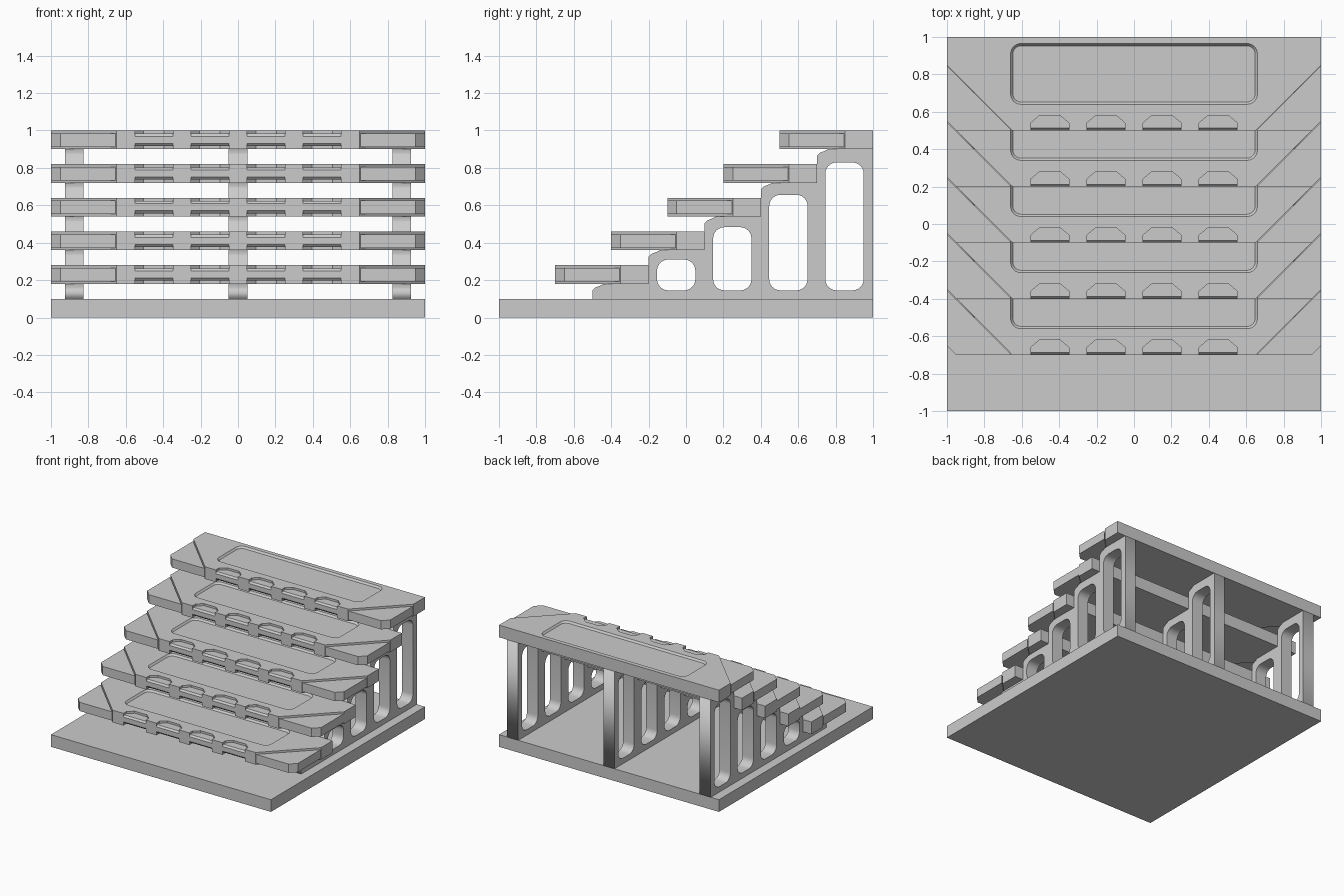
import bpy, bmesh
from math import cos, sin, pi

if "Cube" in bpy.data.objects:
    bpy.data.objects.remove(bpy.data.objects["Cube"])


def rounded(x0, x1, y0, y1, r, n=6):
    pts = []
    for k, (cx, cy) in enumerate([(x1 - r, y1 - r), (x0 + r, y1 - r),
                                  (x0 + r, y0 + r), (x1 - r, y0 + r)]):
        for i in range(n + 1):
            a = (k + i / n) * pi / 2
            pts.append((cx + r * cos(a), cy + r * sin(a)))
    return pts


def loft(bm, low, high, z0, z1):
    """Closed solid between two outlines of equal length."""
    a = [bm.verts.new((x, y, z0)) for x, y in low]
    b = [bm.verts.new((x, y, z1)) for x, y in high]
    n = len(a)
    bm.faces.new(a)
    bm.faces.new(b)
    for i in range(n):
        j = (i + 1) % n
        bm.faces.new((a[i], a[j], b[j], b[i]))


def finish(bm, name):
    bmesh.ops.recalc_face_normals(bm, faces=bm.faces[:])
    me = bpy.data.meshes.new(name)
    bm.to_mesh(me)
    bm.free()
    ob = bpy.data.objects.new(name, me)
    bpy.context.collection.objects.link(ob)
    return ob


def evaluated_mesh(ob):
    dg = bpy.context.evaluated_depsgraph_get()
    return bpy.data.meshes.new_from_object(ob.evaluated_get(dg))


# Base slab
bm = bmesh.new()
sq = [(-1, -1), (1, -1), (1, 1), (-1, 1)]
loft(bm, sq, sq, 0, 0.1)
finish(bm, "base_slab")

# Tread body with cut corners
bm = bmesh.new()
plan = [(-.65, 0), (.65, 0), (1, .35), (1, .5), (-1, .5), (-1, .35)]
loft(bm, plan, plan, 0, 0.1)
body = finish(bm, "tread_body")

# Cutters: top panel recess plus grip notches above and below the front edge
bm = bmesh.new()
g = 0.012
loft(bm, rounded(-.66 + g, .66 - g, .14 + g, .465 - g, .045),
     rounded(-.66, .66, .14, .465, .055), 0.085, 0.1001)
for cx in (-.45, -.15, .15, .45):
    notch = [(cx - .102, -.02), (cx + .102, -.02), (cx + .102, .04),
             (cx + .055, .08), (cx - .055, .08), (cx - .102, .04)]
    lip0 = [(cx - .102, -.03), (cx + .102, -.03), (cx + .102, -.001), (cx - .102, -.001)]
    lip1 = lip0[:2] + [(cx + .102, .015), (cx - .102, .015)]
    for s in (1, -1):
        loft(bm, notch, notch, .05 + s * .033, .05 + s * .07)
        loft(bm, lip0, lip1, .05 + s * .018, .05 + s * .036)
cutter = finish(bm, "tread_cutter")
cutter.hide_render = True
mod = body.modifiers.new("recesses", 'BOOLEAN')
mod.operation = 'DIFFERENCE'
mod.solver = 'EXACT'
mod.use_self = True
mod.object = cutter
tread_mesh = evaluated_mesh(body)
bpy.data.objects.remove(body)
bpy.data.objects.remove(cutter)

# Thinner corner blocks filling the cut corners
bm = bmesh.new()
for s in (1, -1):
    corner = [(s * .655, 0), (s * .95, 0), (s * 1, .05), (s * 1, .345)]
    loft(bm, corner, corner, .013, .085)
corners = finish(bm, "tread_corners")
corner_mesh = corners.data
bpy.data.objects.remove(corners)

# Five treads
for i in range(5):
    for name, me in (("tread", tread_mesh), ("tread_corners", corner_mesh)):
        ob = bpy.data.objects.new(f"{name}_{i + 1}", me)
        ob.location = (0, -.7 + .3 * i, .18 + .18 * i)
        bpy.context.collection.objects.link(ob)

# Stepped stringer profile (y, z) with rounded windows
outline = [(1, .1)]
outline.append((-.5, .1))
for i in range(5):
    y, z = -.5 + .3 * i, .18 + .18 * i
    outline += [(y, z - .035), (y + .015, z - .02), (y + .045, z - .008), (y + .06, z)]
    outline.append((min(y + .3, 1), z))
windows = [rounded(-.155 + .3 * i, .05 + .3 * i, .145, .31 + .173 * i, .06)
           for i in range(4)]
cu = bpy.data.curves.new("stringer", 'CURVE')
cu.dimensions = '2D'
cu.fill_mode = 'BOTH'
cu.extrude = 0.05
for pts in [outline] + windows:
    sp = cu.splines.new('POLY')
    sp.points.add(len(pts) - 1)
    for p, (y, z) in zip(sp.points, pts):
        p.co = (y, z, 0, 1)
    sp.use_cyclic_u = True
tmp = bpy.data.objects.new("stringer_curve", cu)
bpy.context.collection.objects.link(tmp)
stringer_mesh = evaluated_mesh(tmp)
bpy.data.objects.remove(tmp)

# Three stringers
for side, x in (("left", -.875), ("middle", 0), ("right", .875)):
    ob = bpy.data.objects.new(f"stringer_{side}", stringer_mesh)
    ob.rotation_euler = (pi / 2, 0, pi / 2)
    ob.location.x = x
    bpy.context.collection.objects.link(ob)
